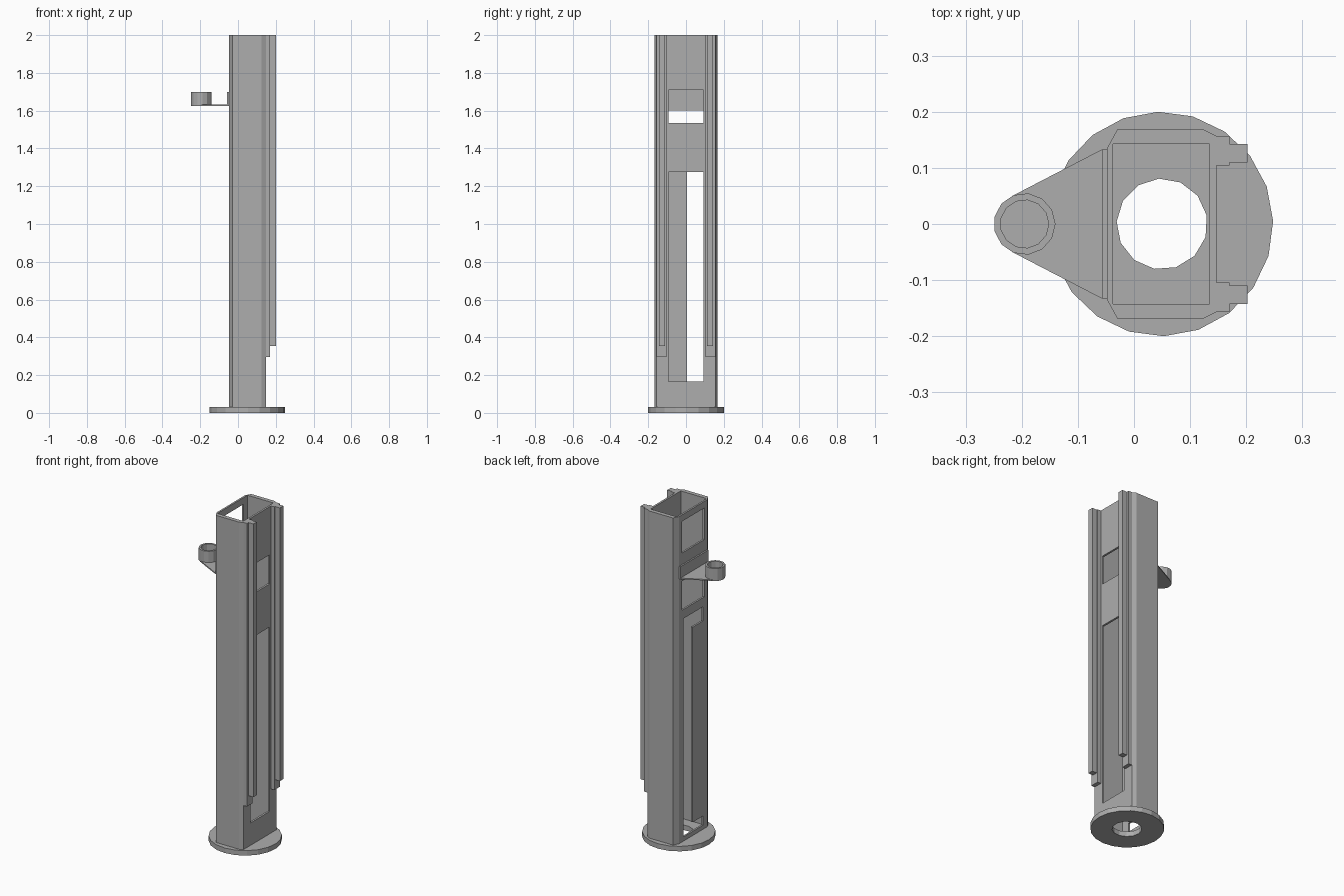
import bpy, bmesh, math

if "Cube" in bpy.data.objects:
    bpy.data.objects.remove(bpy.data.objects["Cube"], do_unlink=True)

# One plain grey for the whole model
grey = bpy.data.materials.new("plain grey")
grey.use_nodes = True
colour = (0.42, 0.42, 0.42, 1)
grey.diffuse_color = colour
grey.node_tree.nodes["Principled BSDF"].inputs["Base Color"].default_value = colour


def prism(name, outline, z0, z1):
    """Extrude an x, y outline from z0 to z1."""
    bm = bmesh.new()
    face = bm.faces.new([bm.verts.new((x, y, z0)) for x, y in outline])
    top = bmesh.ops.extrude_face_region(bm, geom=[face])["geom"]
    bmesh.ops.translate(bm, vec=(0, 0, z1 - z0),
                        verts=[v for v in top if isinstance(v, bmesh.types.BMVert)])
    bmesh.ops.recalc_face_normals(bm, faces=bm.faces)
    mesh = bpy.data.meshes.new(name)
    bm.to_mesh(mesh)
    bm.free()
    mesh.materials.append(grey)
    obj = bpy.data.objects.new(name, mesh)
    bpy.context.collection.objects.link(obj)
    return obj


def rect(x0, x1, y0, y1):
    return [(x0, y0), (x1, y0), (x1, y1), (x0, y1)]


def ngon(cx, radius, sides, phase=0):
    angles = [math.radians(phase) + math.tau * i / sides for i in range(sides)]
    return [(cx + radius * math.cos(a), radius * math.sin(a)) for a in angles]


def cut(obj, outline, z0, z1):
    """Subtract a prism from an object and remove the cutter."""
    cutter = prism("cutter", outline, z0, z1)
    cutter.hide_render = True
    mod = obj.modifiers.new("cut", 'BOOLEAN')
    mod.operation, mod.solver, mod.object = 'DIFFERENCE', 'EXACT', cutter
    bpy.context.view_layer.objects.active = obj
    bpy.ops.object.modifier_apply(modifier=mod.name)
    bpy.data.objects.remove(cutter, do_unlink=True)


FLOOR, TOP = 0.03, 2.0
BACK, FRONT = -0.048, 0.147

# Round base with a centre hole
base = prism("base_disc", ngon(0.048, 0.2, 20, 1.5), 0, FLOOR)
cut(base, ngon(0.05, 0.081, 13, 177), -0.1, 0.1)

# Hollow column with chamfered corners
half = [(FRONT, 0.157), (0.125, 0.168), (-0.03, 0.168), (BACK, 0.135)]
column = prism("column", half + [(x, -y) for x, y in reversed(half)], FLOOR, TOP)
cut(column, rect(-0.037, 0.135, -0.143, 0.143), 0, 2.1)

# Windows in the rail side
for z0, z1 in ((0.165, 1.275), (1.535, 1.71)):
    cut(column, rect(0.1, 0.2, -0.092, 0.092), z0, z1)

# Windows in the bracket side
for z0, z1 in ((1.77, 1.96), (1.425, 1.6)):
    cut(column, rect(-0.1, 0, -0.106, 0.106), z0, z1)

# Tall C-shaped opening in the bracket side
cut(column, rect(-0.1, 0, 0.005, 0.092), 0.055, 1.37)
for z0, z1 in ((0.055, 0.11), (1.285, 1.37)):
    cut(column, rect(-0.1, 0, -0.092, 0.05), z0, z1)

# Stepped guide rails, mirrored
for side, name in ((1, "left"), (-1, "right")):
    prism(name + "_rail_base", rect(FRONT, 0.17, side * 0.104, side * 0.157), 0.295, TOP)
    prism(name + "_rail_lip", rect(0.17, 0.202, side * 0.11, side * 0.143), 0.355, TOP)

# Bracket: back tab, tapered plate and closed cup
prism("bracket_tab", rect(-0.057, BACK, -0.133, 0.133), 1.625, 1.7)
prism("bracket_plate", [(-0.057, -0.133), (-0.057, 0.133), (-0.217, 0.05),
                        (-0.217, -0.05)], 1.625, 1.632)
cup = prism("bracket_cup", ngon(-0.195, 0.055, 13), 1.625, 1.7)
cut(cup, ngon(-0.195, 0.043, 13), 1.632, 1.8)
